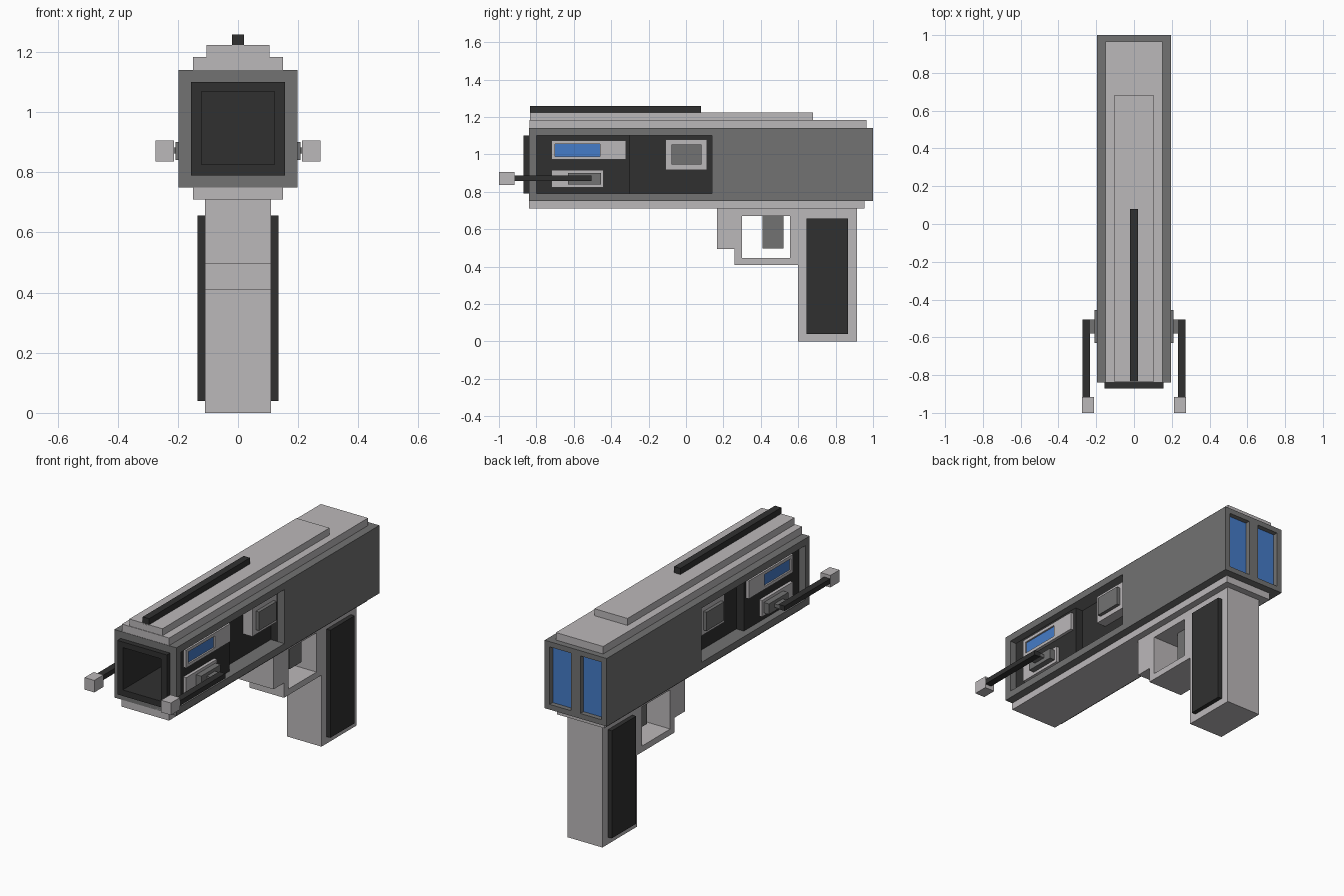
import bpy, bmesh

if "Cube" in bpy.data.objects:
    bpy.data.objects.remove(bpy.data.objects["Cube"])


def material(name, rgb):
    m = bpy.data.materials.new(name)
    m.diffuse_color = (*rgb, 1)
    m.use_nodes = True
    m.node_tree.nodes["Principled BSDF"].inputs["Base Color"].default_value = m.diffuse_color
    return m


LIGHT = material("light_grey", (0.50, 0.48, 0.49))
MID = material("mid_grey", (0.17, 0.17, 0.17))
DARK = material("dark_grey", (0.03, 0.03, 0.03))
BLUE = material("blue", (0.06, 0.20, 0.58))


def box(name, x, y, z, mat=None, mirror=False):
    """Axis-aligned box from (min, max) ranges, optionally repeated at -x."""
    bm = bmesh.new()
    ranges = [x, (-x[1], -x[0])] if mirror else [x]
    for rx in ranges:
        verts = bmesh.ops.create_cube(bm, size=1)["verts"]
        for v in verts:
            for i, (a, b) in enumerate((rx, y, z)):
                v.co[i] = (a + b) / 2 + v.co[i] * (b - a)
    me = bpy.data.meshes.new(name)
    bm.to_mesh(me)
    bm.free()
    ob = bpy.data.objects.new(name, me)
    bpy.context.collection.objects.link(ob)
    if mat:
        me.materials.append(mat)
    return ob


def cut(ob, x, y, z, mirror=False):
    """Subtract a box and bake the result."""
    cutter = box("cutter", x, y, z, None, mirror)
    cutter.hide_render = True
    mod = ob.modifiers.new("cut", 'BOOLEAN')
    mod.operation = 'DIFFERENCE'
    mod.solver = 'EXACT'
    mod.object = cutter
    dg = bpy.context.evaluated_depsgraph_get()
    baked = bpy.data.meshes.new_from_object(ob.evaluated_get(dg))
    ob.modifiers.clear()
    ob.data = baked
    bpy.data.objects.remove(cutter)


# Outer shell: side windows, inner bore and two rear recesses
body = box("body_shell", (-.197, .197), (-.84, 1.0), (.75, 1.14), MID)
cut(body, (-.3, .3), (-.80, .14), (.79, 1.10))
cut(body, (-.157, .157), (-.95, .20), (.79, 1.10))
cut(body, (.03, .165), (.97, 1.1), (.78, 1.11), True)
box("rear_light", (.03, .165), (.96, .972), (.78, 1.11), BLUE, True)

# Dark inner barrel with a square bore and deeper side notches
core = box("inner_barrel", (-.157, .157), (-.87, .19), (.79, 1.10), DARK)
cut(core, (-.122, .122), (-1, -.34), (.825, 1.068))
cut(core, (.11, .3), (-.30, .14), (.7, 1.2), True)

# Stepped top slabs, sight rail and bottom slab
box("top_slab_lower", (-.15, .15), (-.838, .965), (1.13, 1.183), LIGHT)
box("top_slab_upper", (-.105, .105), (-.835, .68), (1.175, 1.223), LIGHT)
box("sight_rail", (-.02, .02), (-.835, .08), (1.215, 1.258), DARK)
box("bottom_slab", (-.15, .15), (-.84, .955), (.71, .76), LIGHT)

# Grip with side panels
box("grip", (-.11, .11), (.60, .915), (0, .715), LIGHT)
box("grip_panel", (.10, .135), (.645, .865), (.04, .657), DARK, True)

# Trigger guard: full block with the front step and the hole removed
guard = box("trigger_guard", (-.11, .11), (.165, .60), (.41, .715), LIGHT)
cut(guard, (-.2, .2), (.1, .26), (.3, .495))
cut(guard, (-.2, .2), (.30, .555), (.445, .67))
box("trigger", (-.04, .04), (.41, .52), (.498, .68), MID)

# Side display with a sunken blue screen
display = box("display_frame", (.15, .175), (-.72, -.32), (.972, 1.075), LIGHT, True)
cut(display, (.164, .3), (-.70, -.46), (.99, 1.057), True)
box("display_screen", (.155, .166), (-.70, -.46), (.99, 1.057), BLUE, True)

# Button block in the rear of the side window
box("button_base", (.105, .168), (-.11, .112), (.918, 1.08), LIGHT, True)
box("button", (.15, .188), (-.078, .082), (.945, 1.052), MID, True)

# Side arm: plate, mount, link, rod and tip
box("arm_plate", (.15, .175), (-.72, -.44), (.823, .917), LIGHT, True)
box("arm_mount", (.165, .208), (-.63, -.455), (.84, .90), MID, True)
box("arm_link", (.20, .24), (-.58, -.505), (.862, .882), MID, True)
box("arm_rod", (.234, .273), (-.93, -.505), (.858, .886), DARK, True)
box("arm_tip", (.212, .274), (-1.0, -.917), (.836, .905), LIGHT, True)
